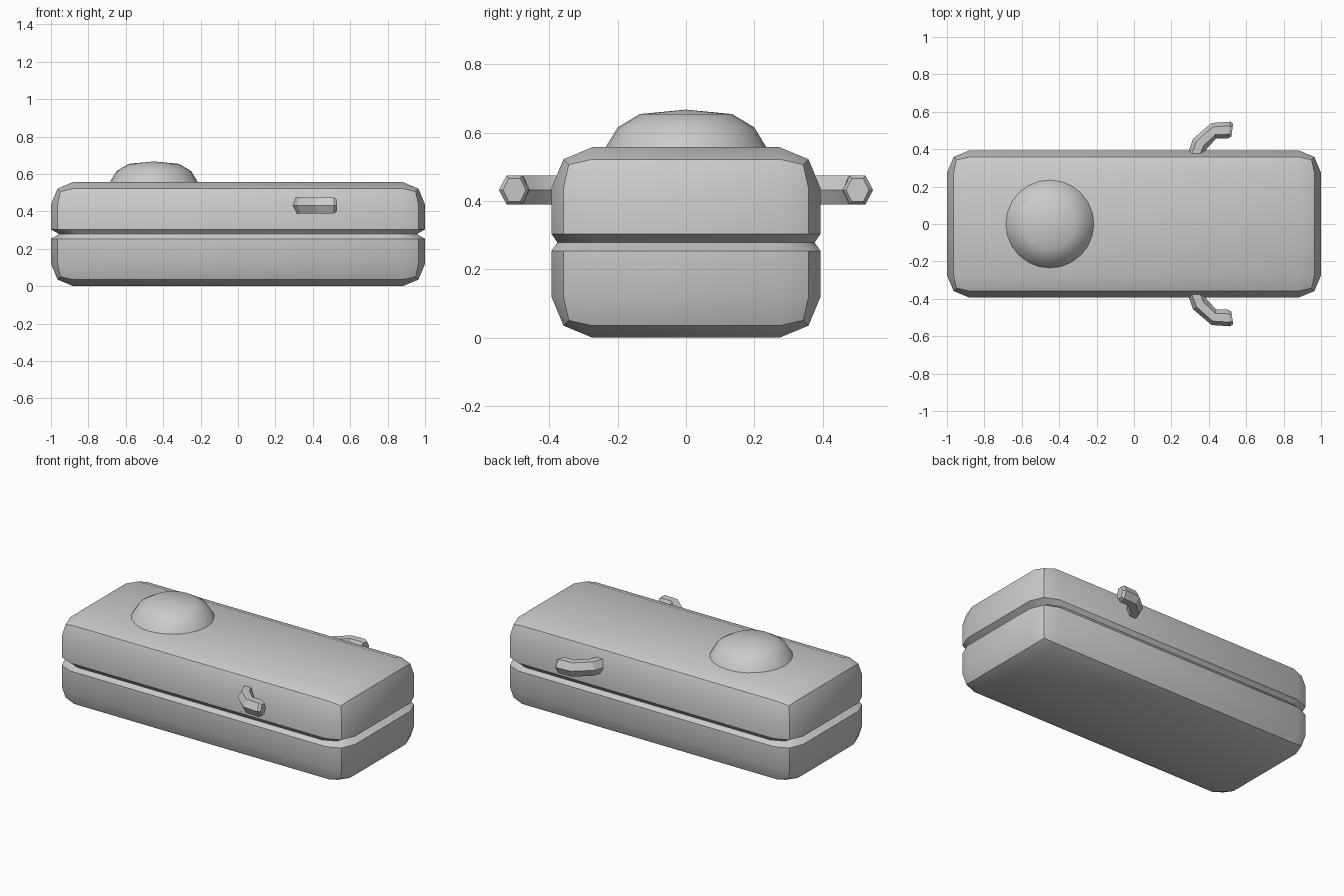
import bpy, bmesh
from math import radians, sin, cos, pi

if "Cube" in bpy.data.objects:
    bpy.data.objects.remove(bpy.data.objects["Cube"])

HEIGHT = 0.557
MID = HEIGHT / 2


def make_object(name, bm, smooth_angle):
    bmesh.ops.recalc_face_normals(bm, faces=bm.faces[:])
    mesh = bpy.data.meshes.new(name)
    bm.to_mesh(mesh)
    bm.free()
    ob = bpy.data.objects.new(name, mesh)
    bpy.context.collection.objects.link(ob)
    bpy.ops.object.select_all(action='DESELECT')
    ob.select_set(True)
    bpy.context.view_layer.objects.active = ob
    bpy.ops.object.shade_smooth_by_angle(angle=radians(smooth_angle))
    return ob


def loft(bm, rings, cap_start=True, cap_end=True):
    rows = [[bm.verts.new(p) for p in ring] for ring in rings]
    n = len(rows[0])
    for a, b in zip(rows, rows[1:]):
        for i in range(n):
            j = (i + 1) % n
            bm.faces.new((a[i], a[j], b[j], b[i]))
    if cap_start:
        bm.faces.new(rows[0][::-1])
    if cap_end:
        bm.faces.new(rows[-1])
    return rows


# body: rounded box with a seam groove around the middle
bm = bmesh.new()
bmesh.ops.create_cube(bm, size=1)
for v in bm.verts:
    v.co.x *= 2
    v.co.y *= 0.787
    v.co.z = v.co.z * HEIGHT + MID
bmesh.ops.bevel(bm, geom=bm.edges[:], offset=0.12, segments=2,
                profile=0.5, affect='EDGES')
for z in (MID - 0.025, MID, MID + 0.025):
    bmesh.ops.bisect_plane(bm, geom=bm.verts[:] + bm.edges[:] + bm.faces[:],
                           plane_co=(0, 0, z), plane_no=(0, 0, 1))
for v in bm.verts:
    if abs(v.co.z - MID) < 0.001:
        v.co.x *= 0.956
        v.co.y *= 0.956
make_object("body", bm, 30)

# dome on the top
bm = bmesh.new()
SIDES = 24
profile = [(0.235, HEIGHT - 0.01), (0.235, HEIGHT), (0.2, 0.615), (0.135, 0.654)]
rings = [[(-0.45 + r * cos(2 * pi * i / SIDES), r * sin(2 * pi * i / SIDES), z)
          for i in range(SIDES)] for r, z in profile]
rows = loft(bm, rings, cap_end=False)
tip = bm.verts.new((-0.45, 0, 0.667))
for i in range(SIDES):
    bm.faces.new((rows[-1][i], rows[-1][(i + 1) % SIDES], tip))
make_object("dome", bm, 30)

# bent side arms with a six-sided section: (outer, inner, half height)
sections = [((0.282, 0.36), (0.37, 0.36), 0.043),
            ((0.315, 0.455), (0.39, 0.405), 0.043),
            ((0.415, 0.54), (0.44, 0.457), 0.043),
            ((0.515, 0.547), (0.503, 0.458), 0.043),
            ((0.53, 0.535), (0.52, 0.468), 0.034)]
ARM_Z = 0.432
for name, side in (("left_arm", 1), ("right_arm", -1)):
    bm = bmesh.new()
    rings = []
    for (ox, oy), (ix, iy), h in sections:
        rings.append([(ox + (ix - ox) * t, side * (oy + (iy - oy) * t), ARM_Z + s * h)
                      for t, s in ((0, 0), (0.25, 1), (0.75, 1),
                                   (1, 0), (0.75, -1), (0.25, -1))])
    loft(bm, rings)
    make_object(name, bm, 20)
